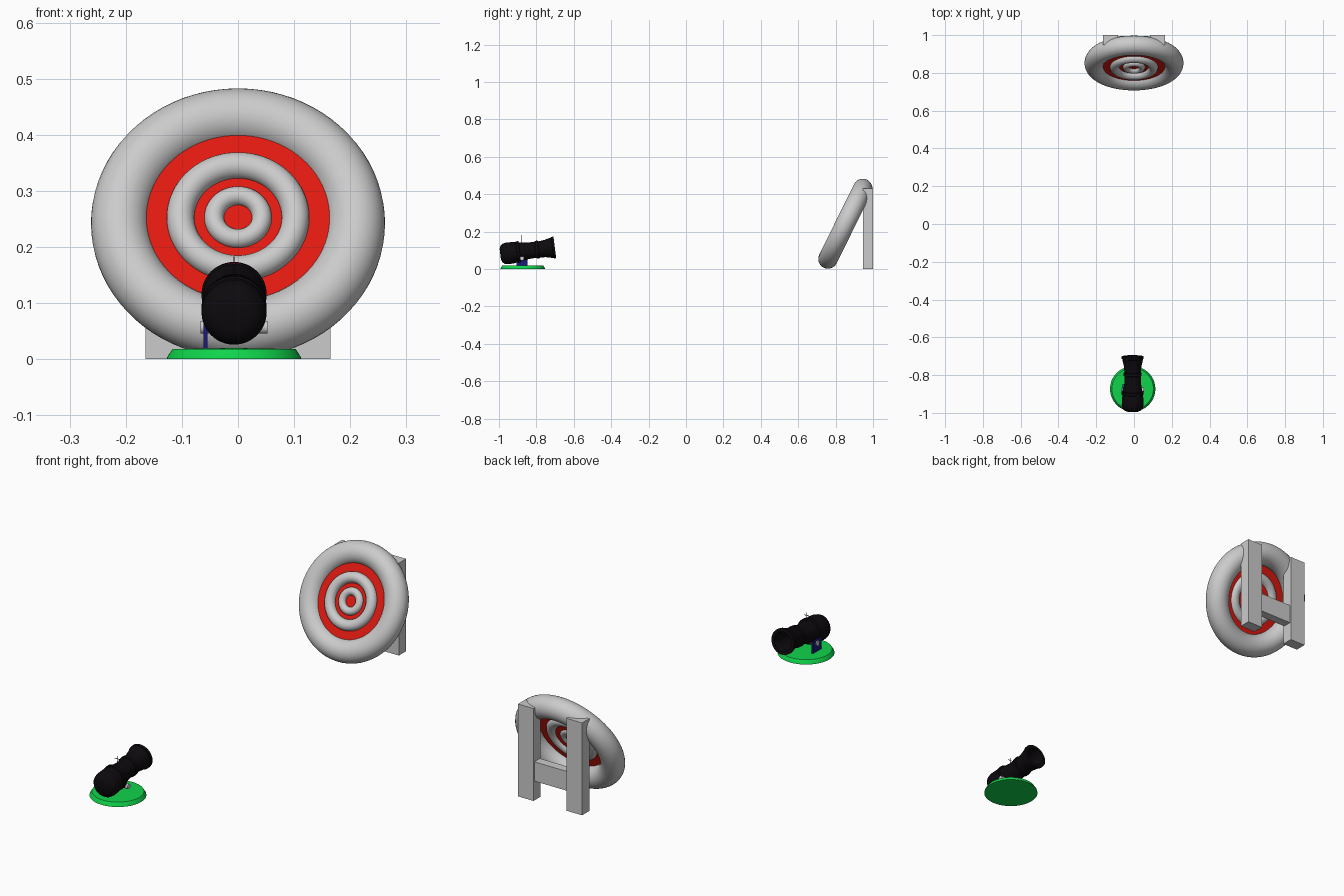
import bpy, bmesh, math
from mathutils import Vector, Matrix

if "Cube" in bpy.data.objects:
    bpy.data.objects.remove(bpy.data.objects["Cube"])

def material(name, rgb):
    m = bpy.data.materials.new(name)
    m.diffuse_color = (*rgb, 1)
    m.use_nodes = True
    m.node_tree.nodes["Principled BSDF"].inputs["Base Color"].default_value = m.diffuse_color
    return m

RED = material("red", (0.75, 0.01, 0.005))
BLACK = material("black", (0.004, 0.003, 0.004))
GREEN = material("green", (0.005, 0.65, 0.07))
BLUE = material("blue", (0.01, 0.01, 0.2))
DARK_RED = material("dark_red", (0.06, 0.005, 0.01))

def finish(name, mat=None, smooth=False):
    o = bpy.context.object
    o.name = name
    if mat:
        o.data.materials.append(mat)
    if smooth:
        bpy.ops.object.shade_smooth_by_angle(angle=math.radians(35))
    return o

def box(name, lo, hi, mat=None):
    lo, hi = Vector(lo), Vector(hi)
    bpy.ops.mesh.primitive_cube_add(size=1, location=(lo + hi) / 2)
    o = finish(name, mat)
    o.data.transform(Matrix.Diagonal((*(hi - lo), 1)))
    return o

def lathe(name, profile, origin, rot, mat, n=48):
    """Spin (radius, height) points around local z."""
    bm = bmesh.new()
    vs = [bm.verts.new((r, 0, h)) for r, h in profile]
    es = [bm.edges.new(p) for p in zip(vs, vs[1:])]
    bmesh.ops.spin(bm, geom=vs + es, axis=(0, 0, 1), cent=(0, 0, 0),
                   angle=2 * math.pi, steps=n)
    bmesh.ops.remove_doubles(bm, verts=bm.verts, dist=1e-5)
    bmesh.ops.recalc_face_normals(bm, faces=bm.faces)
    me = bpy.data.meshes.new(name)
    bm.to_mesh(me)
    bm.free()
    o = bpy.data.objects.new(name, me)
    bpy.context.collection.objects.link(o)
    o.location, o.rotation_euler = origin, rot
    for other in bpy.context.selected_objects:
        other.select_set(False)
    o.select_set(True)
    bpy.context.view_layer.objects.active = o
    return finish(name, mat, True)

# Target: leaning rings and a red face set slightly forward of the rim
LEAN = math.radians(26.3)
rot = (math.pi / 2 - LEAN, 0, 0)
center = Vector((0, 0.852, 0.2425))
normal = Vector((0, -math.cos(LEAN), math.sin(LEAN)))
face = center + normal * 0.0226
for name, R, r, pos in (("outer_ring", 0.21, 0.052, center),
                        ("middle_ring", 0.1025, 0.0245, face),
                        ("inner_ring", 0.0425, 0.0175, face)):
    bpy.ops.mesh.primitive_torus_add(major_radius=R, minor_radius=r, major_segments=80,
                                     minor_segments=32, location=pos, rotation=rot)
    finish(name, None, True)
bpy.ops.mesh.primitive_cylinder_add(vertices=80, radius=0.2, depth=0.01,
                                    location=face - normal * 0.005, rotation=rot)
finish("target_face", RED, True)

# Stand behind the target
for side, x in (("left", -0.125), ("right", 0.125)):
    box(side + "_post", (x - 0.04, 0.947, 0), (x + 0.04, 1.0, 0.43))
box("crossbar", (-0.09, 0.953, 0.09), (0.09, 0.994, 0.18))

# Cannon base
CX = -0.007
lathe("cannon_base", [(0, 0), (0.12, 0), (0.119, 0.004), (0.110, 0.018), (0, 0.02)],
      (CX, -0.873, 0), (0, 0, 0), GREEN, 64)

# Cannon barrel: rounded breech, bands, flared hollow muzzle
barrel = [(0, 0), (0.028, 0), (0.044, 0.006), (0.054, 0.018), (0.058, 0.036),
          (0.057, 0.07), (0.054, 0.088), (0.058, 0.09), (0.058, 0.104),
          (0.051, 0.106), (0.044, 0.15), (0.043, 0.19), (0.048, 0.192),
          (0.048, 0.206), (0.043, 0.208), (0.046, 0.24), (0.053, 0.27),
          (0.055, 0.28), (0.058, 0.282), (0.058, 0.294), (0.043, 0.294),
          (0.036, 0.25), (0.036, 0.12), (0, 0.12)]
TILT = math.radians(7.2)
lathe("cannon_barrel", barrel, (CX, -0.993, 0.079), (-(math.pi / 2 - TILT), 0, math.pi * 0),
      BLACK)

# Trunnion pin and side bracket
bpy.ops.mesh.primitive_cylinder_add(vertices=24, radius=0.0115, depth=0.119,
                                    location=(CX, -0.877, 0.057),
                                    rotation=(0, math.pi / 2, 0))
finish("trunnion_pin", None, True)
box("side_bracket", (-0.0615, -0.907, 0.018), (-0.0545, -0.847, 0.073), BLUE)

# Crosshair sight on top of the barrel
for name, sx, z0, z1 in (("sight_post", 0.001, 0.13, 0.183),
                         ("sight_bar", 0.0125, 0.170, 0.172)):
    box(name, (CX - sx, -0.879, z0), (CX + sx, -0.877, z1), DARK_RED)

# Barrel axis points along +y and slightly up
o = bpy.data.objects["cannon_barrel"]
o.rotation_euler = Vector((0, math.cos(TILT), math.sin(TILT))).to_track_quat('Z', 'X').to_euler()
